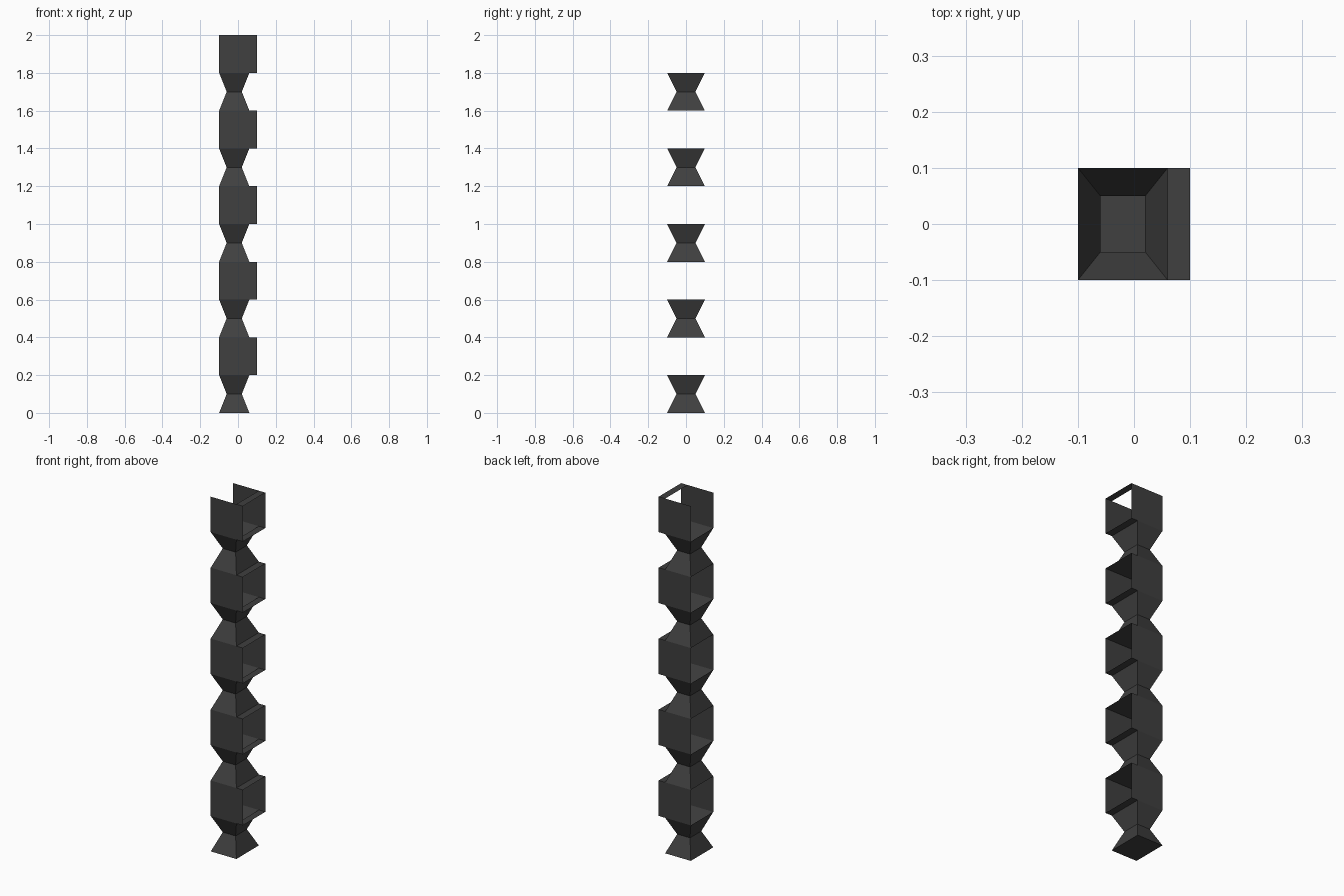
import bpy

if "Cube" in bpy.data.objects:
    bpy.data.objects.remove(bpy.data.objects["Cube"])

dark = bpy.data.materials.new("dark_grey")
dark.diffuse_color = (0.05, 0.05, 0.05, 1)
dark.use_nodes = True
dark.node_tree.nodes["Principled BSDF"].inputs["Base Color"].default_value = dark.diffuse_color


def make(name, verts, faces):
    mesh = bpy.data.meshes.new(name)
    mesh.from_pydata(verts, [], faces)
    mesh.materials.append(dark)
    obj = bpy.data.objects.new(name, mesh)
    bpy.context.collection.objects.link(obj)
    return obj


def ring(x0, x1, y, z):
    return [(x0, -y, z), (x1, -y, z), (x1, y, z), (x0, y, z)]


def pinched_block(z):
    # hourglass: capped underneath, open on top
    verts = (ring(-0.1, 0.06, 0.1, z) + ring(-0.06, 0.02, 0.05, z + 0.1)
             + ring(-0.1, 0.06, 0.1, z + 0.2))
    faces = [(3, 2, 1, 0)]
    for base in (0, 4):
        for i in range(4):
            j = (i + 1) % 4
            faces.append((base + i, base + j, base + 4 + j, base + 4 + i))
    return make("pinched_block", verts, faces)


def open_frame(z):
    # front and back plates, joined by narrow strips at top and bottom
    t = z + 0.2
    verts = []
    for y in (-0.1, 0.1):
        verts += [(-0.1, y, z), (0.06, y, z), (0.1, y, z),
                  (0.1, y, t), (0.06, y, t), (-0.1, y, t)]
    faces = [(0, 1, 2, 3, 4, 5), (11, 10, 9, 8, 7, 6),
             (1, 7, 8, 2), (4, 3, 9, 10)]
    return make("open_frame", verts, faces)


# five alternating pairs
for k in range(5):
    pinched_block(0.4 * k)
    open_frame(0.4 * k + 0.2)
